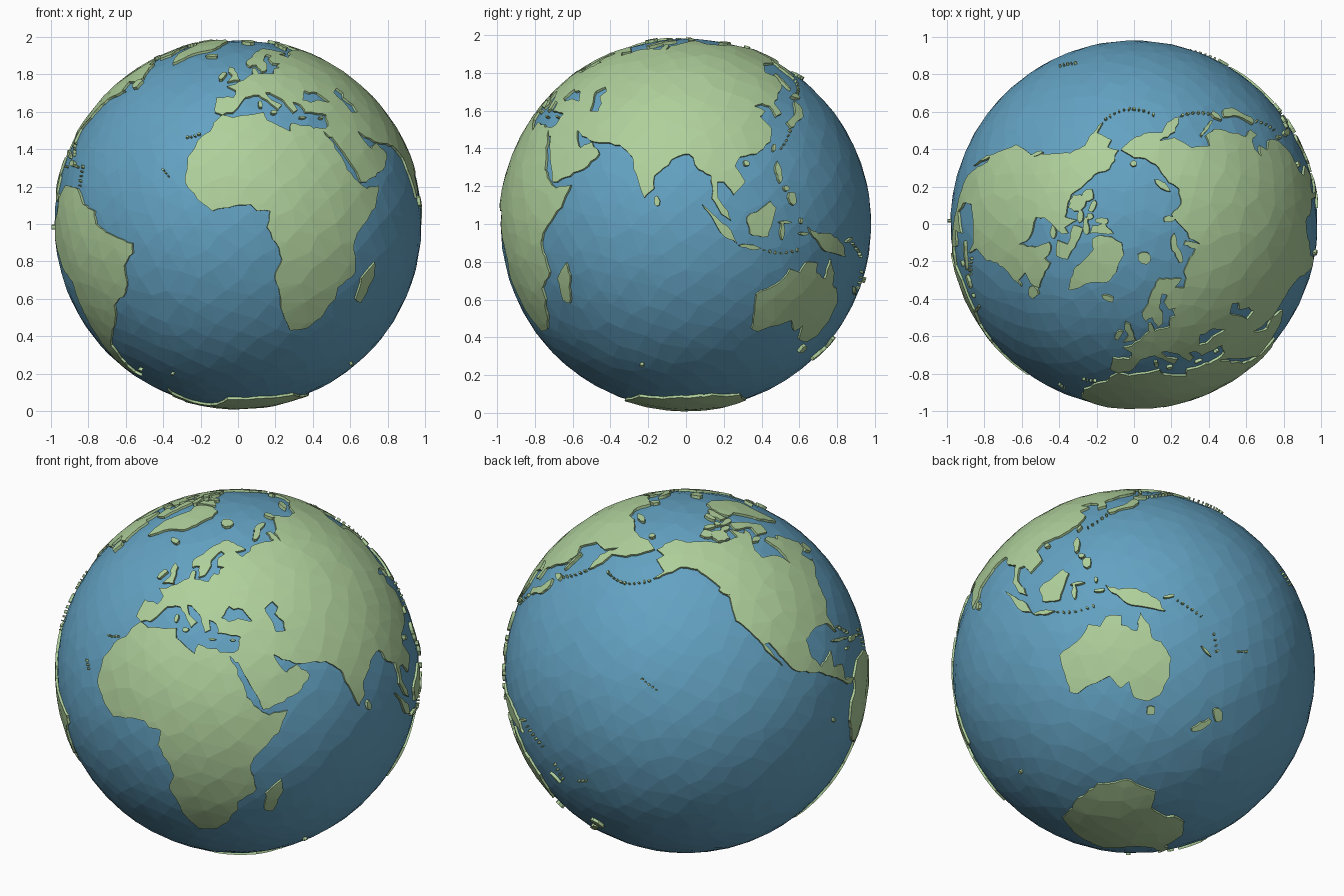
import bpy
import bmesh
import random
from math import radians, sin, cos, pi, ceil, sqrt
from mathutils import Vector
from mathutils.geometry import delaunay_2d_cdt

random.seed(4)
OCEAN_RADIUS, LAND_RADIUS, ISLAND_RADIUS, WALL_RADIUS = 0.982, 0.993, 0.997, 0.965

if "Cube" in bpy.data.objects:
    bpy.data.objects.remove(bpy.data.objects["Cube"])


def material(name, colour):
    mat = bpy.data.materials.new(name)
    mat.use_nodes = True
    mat.diffuse_color = colour
    mat.node_tree.nodes["Principled BSDF"].inputs["Base Color"].default_value = colour
    return mat


BLUE = material("ocean blue", (0.125, 0.36, 0.54, 1))
GREEN = material("land green", (0.43, 0.63, 0.33, 1))


def finish(name, bm, mat):
    mesh = bpy.data.meshes.new(name)
    bm.to_mesh(mesh)
    bm.free()
    mesh.materials.append(mat)
    obj = bpy.data.objects.new(name, mesh)
    obj.location.z = 1
    bpy.context.collection.objects.link(obj)


def direction(lon, lat):
    lon, lat = radians(lon), radians(lat)
    return Vector((cos(lat) * sin(lon), -cos(lat) * cos(lon), sin(lat)))


def jitter(p, amount):
    return (p + Vector([random.uniform(-amount, amount) for _ in range(3)])).normalized()


def even_points(count):
    """Irregular but even spread of points over the unit sphere."""
    for i in range(count):
        z = 1 - (2 * i + 1) / count
        turn = i * pi * (3 - sqrt(5))
        flat = sqrt(1 - z * z)
        yield jitter(Vector((flat * cos(turn), flat * sin(turn), z)), 0.025)


FILL_POINTS = list(even_points(1000))


def rugged(loop):
    """Split long coast edges and roughen the new points."""
    out = []
    for a, b in zip(loop, loop[1:] + loop[:1]):
        steps = max(1, ceil(a.angle(b) / 0.035))
        out.append(a)
        out += [jitter(a.lerp(b, i / steps), 0.006) for i in range(1, steps)]
    return out


def add_slab(bm, loops, top):
    """Raised, faceted plate on the globe; later loops are holes."""
    loops = [rugged(loop) for loop in loops]
    axis = sum(loops[0], Vector()).normalized()
    u = axis.orthogonal().normalized()
    v = axis.cross(u)

    def flatten(p):
        return Vector((p.dot(u), p.dot(v))).normalized() * axis.angle(p)

    def unflatten(q):
        d = max(q.length, 1e-9)
        return axis * cos(d) + (u * q.x + v * q.y) * (sin(d) / d)

    points, edges = [], []
    for loop in loops:
        start, n = len(points), len(loop)
        points += [flatten(p) for p in loop]
        edges += [(start + i, start + (i + 1) % n) for i in range(n)]
    sides = [(points[i], points[j]) for i, j in edges]

    def inside(q):
        hit = False
        for a, b in sides:
            if (a.y > q.y) != (b.y > q.y):
                if q.x < a.x + (b.x - a.x) * (q.y - a.y) / (b.y - a.y):
                    hit = not hit
        return hit

    fill = [flatten(p) for p in FILL_POINTS]
    fill = [q for q in fill if inside(q) and min((q - p).length for p in points) > 0.03]
    verts, _, faces, *_ = delaunay_2d_cdt(points + fill, edges, [], 0, 1e-6)
    made = {}
    new_faces = []
    for face in faces:
        if inside(sum((verts[i] for i in face), Vector((0, 0))) / len(face)):
            for i in face:
                if i not in made:
                    made[i] = bm.verts.new(unflatten(verts[i]) * top)
            new_faces.append(bm.faces.new([made[i] for i in face]))
    for f in new_faces:
        f.normal_update()
        if f.normal.dot(f.calc_center_median()) < 0:
            f.normal_flip()
    # Coast walls reaching below the water
    rim = {e for f in new_faces for e in f.edges if e.is_boundary}
    wall = bmesh.ops.extrude_edge_only(bm, edges=list(rim))
    for item in wall["geom"]:
        if isinstance(item, bmesh.types.BMVert):
            item.co *= WALL_RADIUS / top


def land(name, coast, *holes):
    bm = bmesh.new()
    add_slab(bm, [[direction(*p) for p in loop] for loop in (coast, *holes)], LAND_RADIUS)
    finish(name, bm, GREEN)


def add_isle(bm, lon, lat, length, width, bearing):
    """Small rough oval; half sizes in degrees, bearing from north."""
    c = direction(lon, lat)
    east = Vector((cos(radians(lon)), sin(radians(lon)), 0))
    north = c.cross(east)
    b = radians(bearing)
    along, across = north * cos(b) + east * sin(b), east * cos(b) - north * sin(b)
    loop = []
    for i in range(8):
        t, r = -i * pi / 4, radians(random.uniform(0.8, 1.2))
        loop.append((c + (along * length * cos(t) + across * width * sin(t)) * r).normalized())
    add_slab(bm, [loop], ISLAND_RADIUS)


def isles(name, items):
    bm = bmesh.new()
    for item in items:
        add_isle(bm, *item)
    finish(name, bm, GREEN)


def chain(name, start, end, sag, count):
    """Row of islets along a gentle arc."""
    bm = bmesh.new()
    for i in range(count):
        t = i / (count - 1)
        lon, lat = (a + (b - a) * t for a, b in zip(start, end))
        size = random.uniform(0.3, 0.6)
        add_isle(bm, lon, lat - sag * sin(pi * t), size, size * 0.6, random.uniform(0, 180))
    finish(name, bm, GREEN)


# Ocean ball with irregular flat facets
bm = bmesh.new()
for p in even_points(1000):
    bm.verts.new(p * OCEAN_RADIUS)
bmesh.ops.convex_hull(bm, input=bm.verts[:])
bmesh.ops.recalc_face_normals(bm, faces=bm.faces[:])
finish("ocean", bm, BLUE)

# Large land masses, as longitude and latitude
land("africa", [
    (-6, 36), (-2, 35), (10, 37), (11, 34), (15, 32), (19, 30), (20, 33), (25, 32), (32, 31),
    (32, 30), (34, 27), (35, 24), (37, 21), (38, 17), (43, 12), (45, 11), (51, 12), (48, 5), (44, 1),
    (40, -3), (39, -7), (41, -15), (35, -20), (35, -24), (33, -26), (32, -29), (27, -34), (20, -35),
    (18, -32), (15, -27), (14, -22), (12, -17), (14, -11), (12, -6), (9, -1), (10, 4), (6, 4),
    (4, 6), (-3, 5), (-8, 4), (-13, 8), (-17, 13), (-17, 21), (-13, 28), (-10, 30), (-9, 33)])

atlantic_coast = [
    (-9, 37), (-9, 43), (-2, 43), (-1, 46), (-5, 48), (-1, 49), (3, 51), (8, 54), (8, 57), (10, 57),
    (11, 54), (19, 54), (21, 57), (24, 57), (24, 59), (30, 60), (22, 60), (21, 63), (25, 65),
    (22, 66), (17, 62), (18, 60), (16, 56), (13, 55), (11, 59), (7, 58), (5, 61), (10, 64)]
arctic_coast = [
    (15, 68), (25, 71), (31, 70), (41, 67), (33, 66), (38, 64), (44, 66), (46, 68), (54, 69), (68, 69),
    (67, 73), (72, 73), (73, 68), (75, 72), (81, 73), (87, 75), (104, 78), (113, 74), (128, 72),
    (140, 73), (160, 70), (170, 69), (180, 69), (190, 66)]
pacific_coast = [
    (179, 62), (170, 60), (163, 59), (162, 55), (157, 51), (156, 57), (163, 62), (155, 59), (143, 59),
    (136, 54), (141, 52), (140, 48), (132, 43), (128, 40), (129, 36), (126, 35), (125, 39), (122, 40),
    (118, 39), (122, 37), (119, 35), (122, 31), (120, 26), (114, 22), (108, 21), (106, 18), (109, 13),
    (105, 9), (102, 13), (100, 13), (100, 8), (103, 4), (104, 1)]
indian_coast = [
    (101, 3), (98, 8), (98, 15), (94, 17), (91, 22), (87, 21), (80, 15), (80, 11), (77, 8), (73, 17),
    (72, 21), (67, 25), (57, 26), (51, 28), (48, 30), (50, 26), (52, 24), (56, 26), (60, 22), (55, 17),
    (45, 13), (43, 13), (42, 16), (39, 21), (35, 28), (34, 28), (32, 30), (32, 31)]
mediterranean_coast = [
    (35, 32), (36, 36), (30, 37), (27, 37), (26, 40), (23, 41), (24, 38), (22, 37), (20, 40), (19, 42),
    (14, 45), (12, 45), (14, 42), (18, 40), (16, 38), (12, 42), (9, 44), (3, 43), (0, 39), (-2, 37),
    (-6, 36)]
black_sea = [(28, 42), (31, 41), (35, 42), (41, 41), (37, 45), (33, 45), (31, 46)]
caspian_sea = [(47, 45), (51, 47), (53, 45), (51, 43), (54, 40), (54, 37), (50, 37), (49, 41)]
land("eurasia", atlantic_coast + arctic_coast + pacific_coast + indian_coast + mediterranean_coast,
     black_sea, caspian_sea)

land("north_america", [
    (-168, 66), (-156, 71), (-141, 70), (-128, 70), (-115, 68), (-108, 68), (-96, 68), (-94, 72),
    (-87, 68), (-82, 69), (-82, 67), (-87, 65), (-94, 61), (-94, 58), (-88, 57), (-82, 55), (-80, 51),
    (-78, 55), (-77, 58), (-78, 62), (-73, 62), (-69, 59), (-65, 60), (-62, 57), (-56, 52), (-60, 50),
    (-66, 50), (-64, 46), (-61, 46), (-66, 44), (-70, 43), (-74, 40), (-76, 35), (-81, 31), (-80, 25),
    (-83, 29), (-90, 30), (-97, 28), (-97, 22), (-94, 18), (-91, 19), (-87, 21), (-88, 16), (-83, 15),
    (-83, 10), (-79, 9), (-77, 8), (-80, 7), (-86, 11), (-94, 16), (-105, 20), (-109, 25), (-113, 31),
    (-115, 31), (-110, 23), (-115, 29), (-118, 34), (-124, 40), (-124, 48), (-130, 54), (-138, 59),
    (-148, 60), (-153, 58), (-163, 55), (-158, 58), (-165, 62), (-161, 64)])
land("south_america", [
    (-77, 8), (-72, 12), (-62, 11), (-57, 6), (-51, 4), (-50, 0), (-44, -3), (-35, -6), (-35, -9),
    (-39, -13), (-39, -18), (-41, -22), (-48, -26), (-49, -29), (-54, -34), (-57, -36), (-62, -39),
    (-65, -41), (-66, -45), (-68, -50), (-68, -53), (-65, -55), (-71, -54), (-75, -50), (-74, -42),
    (-71, -30), (-70, -18), (-76, -14), (-81, -5), (-80, 1), (-77, 4)])
land("australia", [
    (114, -22), (115, -34), (118, -35), (124, -33), (131, -31), (135, -35), (138, -33), (140, -38),
    (146, -39), (150, -37), (153, -31), (153, -25), (149, -20), (146, -19), (145, -15), (142, -11),
    (141, -17), (136, -15), (136, -12), (131, -12), (129, -15), (125, -14), (122, -18)])
land("antarctica", [
    (-57, -63), (-62, -66), (-62, -74), (-45, -78), (-30, -77), (-10, -71), (20, -70), (50, -67),
    (70, -69), (80, -68), (110, -66), (135, -66), (160, -70), (165, -77), (200, -78), (205, -76),
    (225, -74), (255, -73), (285, -73), (290, -68)])
land("greenland", [
    (-45, 60), (-53, 66), (-54, 70), (-58, 75), (-70, 76), (-72, 78), (-60, 82), (-32, 83), (-18, 80),
    (-20, 74), (-24, 70), (-38, 66), (-42, 62)])

# Larger islands
land("madagascar", [(49, -12), (50, -16), (47, -25), (44, -24), (44, -17)])
land("britain", [(-5, 50), (1, 51), (0, 53), (-2, 57), (-5, 58), (-5, 55), (-3, 53)])
land("borneo", [(109, 2), (117, 7), (119, 5), (116, -4), (110, -3)])
land("sumatra", [(95, 6), (104, -2), (106, -6), (102, -4), (98, 2)])
land("new_guinea", [(131, -1), (135, -3), (141, -3), (147, -6), (150, -10), (143, -9), (138, -8), (133, -4)])
land("japan", [(130, 33), (136, 36), (140, 41), (142, 39), (140, 35), (131, 31)])
land("baffin_island", [(-62, 66), (-68, 63), (-78, 65), (-73, 68), (-89, 71), (-85, 74), (-72, 71)])
land("ellesmere_island", [(-88, 77), (-92, 81), (-65, 83), (-78, 76)])

# Smaller islands: longitude, latitude, half length, half width, bearing
isles("northern_islands", [
    (-8, 53, 2, 1, 20), (-19, 65, 2, 1, 90), (17, 79, 2, 2, 0), (55, 73, 3, 1, 30), (63, 76, 3, 1, 65),
    (98, 79, 2, 1, 0), (143, 75, 1, 3, 0), (180, 71, 1, 1, 0), (-110, 71, 3, 3, 0), (-122, 73, 2, 2, 0),
    (-99, 73, 1, 2, 0), (-112, 76, 1, 2, 0), (-88, 75, 1, 3, 0), (-84, 64, 1, 2, 0), (-96, 80, 2, 1, 0),
    (-100, 76, 1, 1, 0), (-56, 49, 2, 2, 0), (-126, 50, 2, 0.6, 130), (143, 50, 4, 0.6, 0), (143, 43, 1, 2, 0)])
isles("warm_islands", [
    (9, 40, 1.4, 0.6, 0), (14, 37, 0.7, 1.2, 0), (25, 35, 0.4, 1.2, 0), (33, 35, 0.4, 0.9, 0),
    (81, 7, 1.5, 0.9, 0), (121, 24, 1.5, 0.6, 20), (110, 19, 0.9, 0.9, 0), (110, -7, 4, 0.7, 97),
    (121, -2, 3, 0.7, 0), (122, 0.5, 2, 0.5, 90), (121, 16, 3, 1, 0), (125, 8, 2, 1.4, 0),
    (123, 11, 1, 1, 0), (128, 1, 1, 0.5, 0), (129, -3, 2, 0.5, 90), (151, -5, 2, 0.5, 70)])
isles("western_and_southern_islands", [
    (-79, 22, 5, 0.6, 107), (-71, 19, 2.4, 0.9, 95), (-77, 18, 0.9, 0.4, 90), (-66, 18, 0.7, 0.4, 90),
    (147, -42, 1.4, 1.4, 0), (171, -44, 4, 1.1, 45), (176, -39, 2.6, 1.4, 140), (165, -21, 2, 0.4, 125),
    (-59, -52, 0.6, 1, 0), (69, -49, 0.6, 0.7, 0), (-37, -54, 0.3, 0.8, 0), (-91, -1, 0.7, 0.5, 0)])

# Island chains
chain("aleutian_chain", (-165, 54), (-190, 53), 2, 11)
chain("kuril_chain", (146, 44), (156, 50), 0.5, 6)
chain("ryukyu_chain", (124, 24), (130, 30), 0.4, 5)
chain("sunda_chain", (115, -8), (127, -8), 1, 7)
chain("solomon_chain", (154, -6), (162, -10), 0, 6)
chain("vanuatu_chain", (167, -15), (169, -20), 0, 4)
chain("fiji_chain", (177, -18), (180, -17), 0, 3)
chain("hawaii_chain", (-160, 22), (-155, 19), 0, 5)
chain("antilles_chain", (-62, 18), (-61, 12), 0, 5)
chain("bahama_chain", (-78, 26), (-73, 22), 0, 5)
chain("canary_chain", (-18, 28), (-14, 29), 0.3, 4)
chain("cape_verde_chain", (-25, 17), (-23, 15), 0, 3)
